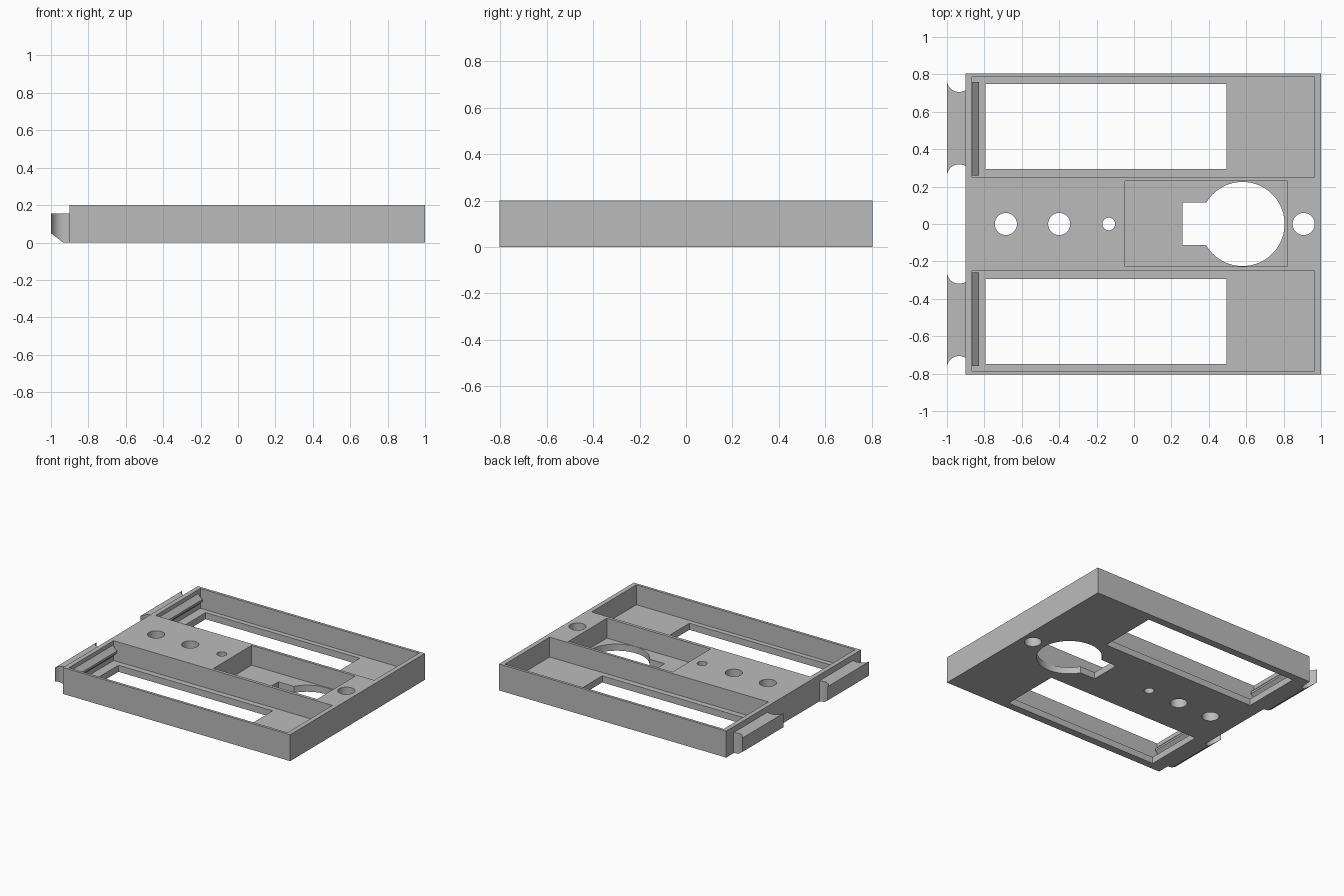
import bpy
import bmesh
from mathutils import Matrix

cube = bpy.data.objects.get("Cube")
if cube:
    bpy.data.objects.remove(cube, do_unlink=True)

# Single plain grey plastic
grey = bpy.data.materials.new("plain grey")
grey.use_nodes = True
COLOUR = (0.5, 0.5, 0.5, 1)
grey.diffuse_color = COLOUR
grey.node_tree.nodes["Principled BSDF"].inputs["Base Color"].default_value = COLOUR


def finish(bm, name):
    bmesh.ops.recalc_face_normals(bm, faces=bm.faces)
    mesh = bpy.data.meshes.new(name)
    bm.to_mesh(mesh)
    bm.free()
    mesh.materials.append(grey)
    obj = bpy.data.objects.new(name, mesh)
    bpy.context.collection.objects.link(obj)
    return obj


def box(name, x0, x1, y0, y1, z0, z1):
    bm = bmesh.new()
    place = Matrix.Translation(((x0 + x1) / 2, (y0 + y1) / 2, (z0 + z1) / 2))
    size = Matrix.Diagonal((x1 - x0, y1 - y0, z1 - z0, 1))
    bmesh.ops.create_cube(bm, size=1, matrix=place @ size)
    return finish(bm, name)


def cylinder(name, x, y, radius, segments=64):
    bm = bmesh.new()
    bmesh.ops.create_cone(bm, cap_ends=True, segments=segments, radius1=radius,
                          radius2=radius, depth=1, matrix=Matrix.Translation((x, y, 0)))
    return finish(bm, name)


def prism(name, profile, y0, y1):
    """Extrude an x-z profile along y."""
    bm = bmesh.new()
    face = bm.faces.new([bm.verts.new((x, y0, z)) for x, z in profile])
    new = bmesh.ops.extrude_face_region(bm, geom=[face])["geom"]
    bmesh.ops.translate(bm, vec=(0, y1 - y0, 0),
                        verts=[v for v in new if isinstance(v, bmesh.types.BMVert)])
    return finish(bm, name)


def activate(obj):
    bpy.ops.object.select_all(action="DESELECT")
    obj.select_set(True)
    bpy.context.view_layer.objects.active = obj


def cut(target, cutter):
    cutter.hide_render = True
    activate(target)
    mod = target.modifiers.new("cut", "BOOLEAN")
    mod.operation = "DIFFERENCE"
    mod.solver = "EXACT"
    mod.object = cutter
    bpy.ops.object.modifier_apply(modifier=mod.name)
    bpy.data.objects.remove(cutter, do_unlink=True)


def smooth(obj):
    activate(obj)
    bpy.ops.object.shade_smooth_by_angle()


FLOOR = 0.05
tray = box("tray_body", -0.9, 1, -0.805, 0.805, 0, 0.2)

# Long side compartments with open windows, snap ridges and finger tabs
for side, label in ((1, "back"), (-1, "front")):
    def span(a, b):
        return sorted((side * a, side * b))

    cut(tray, box("pocket_cutter", -0.865, 0.965, *span(0.25, 0.785), FLOOR, 0.4))
    cut(tray, box("window_cutter", -0.795, 0.495, *span(0.293, 0.748), -0.2, 0.3))

    prism(label + "_snap_ridge",
          [(-0.87, 0.17), (-0.865, 0.17), (-0.83, 0.135), (-0.83, 0.12),
           (-0.865, 0.085), (-0.87, 0.085)], *span(0.26, 0.76))

    tab = prism(label + "_finger_tab",
                [(-0.9, 0), (-0.935, 0), (-1, 0.05), (-1, 0.155), (-0.9, 0.155)],
                *span(0.26, 0.765))
    for y in (0.253, 0.772):
        cut(tab, cylinder("tab_cutter", -0.935, side * y, 0.066))
    # Trim the slivers left between the scoops and the tray wall
    for a, b in ((0.2, 0.285), (0.74, 0.82)):
        cut(tab, box("sliver_cutter", -0.93, -0.8, *span(a, b), -0.1, 0.3))
    smooth(tab)

# Central recess with a keyhole opening
cut(tray, box("recess_cutter", -0.047, 0.82, -0.226, 0.23, FLOOR, 0.4))
cut(tray, cylinder("round_opening_cutter", 0.58, 0, 0.225, 96))
cut(tray, box("notch_cutter", 0.258, 0.5, -0.113, 0.115, -0.2, 0.3))

# Mounting holes along the centre rail
for x, radius in ((-0.685, 0.059), (-0.4, 0.059), (-0.135, 0.034), (0.907, 0.059)):
    cut(tray, cylinder("hole_cutter", x, 0, radius))
smooth(tray)
